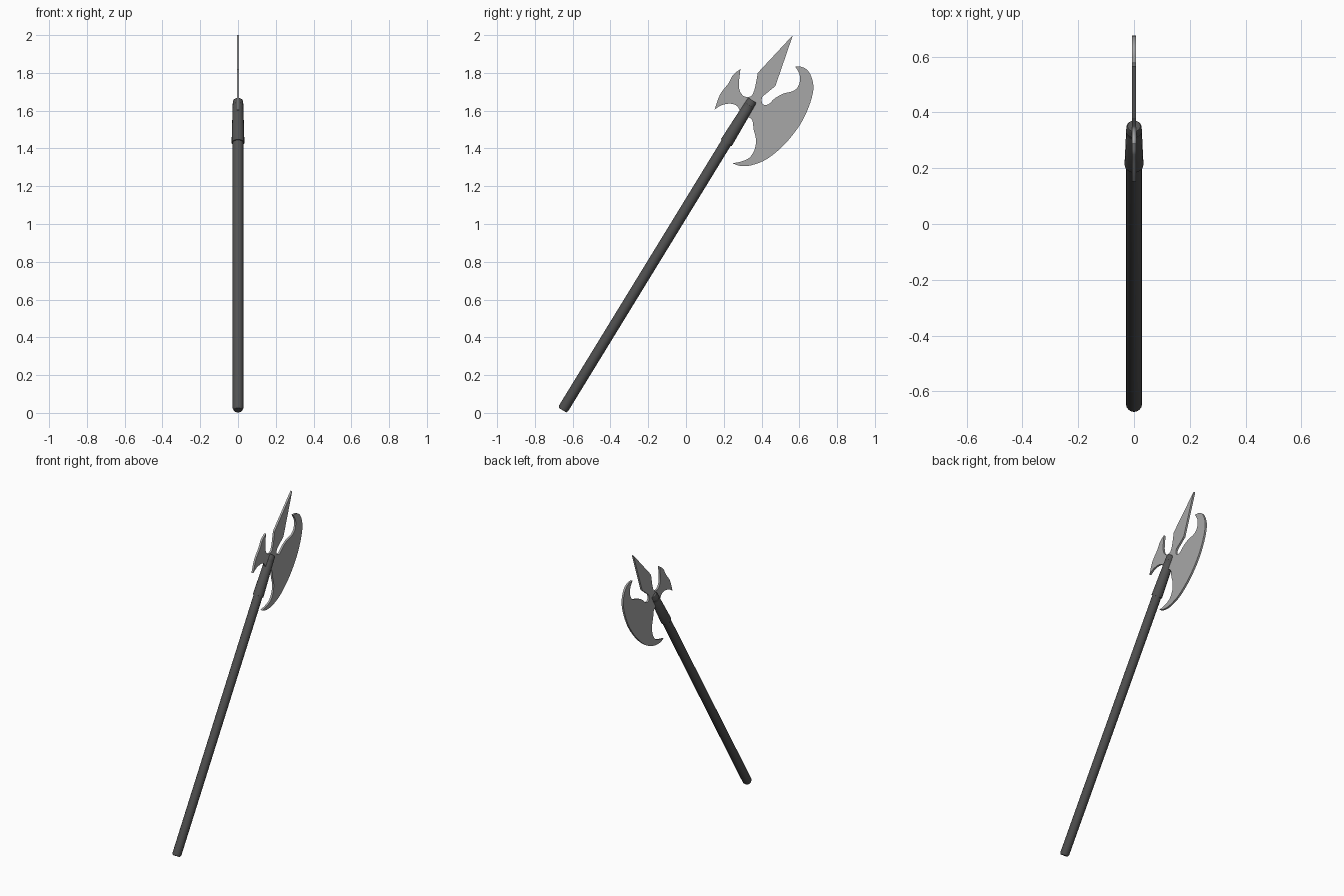
import bpy, bmesh, math
from mathutils import Vector

if "Cube" in bpy.data.objects:
    bpy.data.objects.remove(bpy.data.objects["Cube"])

# Shaft axis, leaning in the YZ plane
BASE = Vector((0, -0.654, 0.0145))
TOP = Vector((0, 0.351, 1.655))
AXIS = (TOP - BASE).normalized()
LENGTH = (TOP - BASE).length
ROT = AXIS.to_track_quat('Z', 'Y')


def material(name, value):
    m = bpy.data.materials.new(name)
    m.diffuse_color = (value, value, value, 1)
    m.use_nodes = True
    m.node_tree.nodes["Principled BSDF"].inputs["Base Color"].default_value = m.diffuse_color
    return m


STEEL = material("steel", 0.39)
DARK = material("dark_grip", 0.085)


def finish(name, bm, mat):
    bmesh.ops.recalc_face_normals(bm, faces=bm.faces)
    me = bpy.data.meshes.new(name)
    bm.to_mesh(me)
    bm.free()
    me.materials.append(mat)
    ob = bpy.data.objects.new(name, me)
    bpy.context.collection.objects.link(ob)
    bpy.ops.object.select_all(action='DESELECT')
    ob.select_set(True)
    bpy.context.view_layer.objects.active = ob
    bpy.ops.object.shade_smooth_by_angle(angle=math.radians(30))
    return ob


def turned(name, profile, sides=16):
    """Closed lathe along the shaft axis; profile = (distance from base, radius)."""
    bm = bmesh.new()
    rings = []
    for d, r in profile:
        ring = []
        for i in range(sides):
            a = 2 * math.pi * i / sides
            ring.append(bm.verts.new(BASE + ROT @ Vector((r * math.cos(a), r * math.sin(a), d))))
        rings.append(ring)
    for a, b in zip(rings, rings[1:]):
        for i in range(sides):
            j = (i + 1) % sides
            bm.faces.new((a[i], a[j], b[j], b[i]))
    bm.faces.new(rings[0])
    bm.faces.new(rings[-1])
    return finish(name, bm, DARK)


def smooth_run(pts, steps=4):
    """Catmull-Rom through the points, sharp at both ends; last point left off."""
    p = [Vector(q) for q in pts]
    if len(p) == 2:
        return [p[0]]
    p = [2 * p[0] - p[1]] + p + [2 * p[-1] - p[-2]]
    out = []
    for a, b, c, d in zip(p, p[1:], p[2:], p[3:]):
        for k in range(steps):
            t = k / steps
            out.append(0.5 * (2 * b + (c - a) * t + (2 * a - 5 * b + 4 * c - d) * t * t
                              + (3 * b - a - 3 * c + d) * t ** 3))
    return out


# Pole and tapered socket
turned("pole", [(0, 0.023), (0.012, 0.0285), (LENGTH - 0.03, 0.0285), (LENGTH - 0.02, 0.02)])
turned("socket", [(LENGTH - 0.264, 0.034), (LENGTH - 0.008, 0.0275), (LENGTH, 0.023)])

# Head outline (y, z), split into runs at the sharp corners
runs = [
    # spike, left edge
    [(.566, 2.0), (.38, 1.80)],
    # spike neck, round notch, up to the fluke's top point
    [(.38, 1.80), (.372, 1.755), (.362, 1.71), (.345, 1.677), (.31, 1.675),
     (.287, 1.70), (.28, 1.74), (.288, 1.82)],
    # fluke back edge
    [(.288, 1.82), (.25, 1.79), (.225, 1.745), (.18, 1.685), (.152, 1.607)],
    # fluke underside into the socket
    [(.152, 1.607), (.188, 1.629), (.235, 1.637), (.27, 1.625), (.288, 1.597), (.315, 1.575)],
    # inner lower edge of the axe blade
    [(.315, 1.575), (.35, 1.55), (.358, 1.50), (.37, 1.45), (.365, 1.40),
     (.34, 1.355), (.30, 1.333), (.247, 1.321)],
    # cutting edge
    [(.247, 1.321), (.29, 1.307), (.35, 1.312), (.43, 1.345), (.52, 1.42), (.60, 1.52),
     (.65, 1.62), (.674, 1.71), (.667, 1.77), (.645, 1.812), (.615, 1.831), (.577, 1.835)],
    # inner upper edge, notch and spike neck
    [(.577, 1.835), (.598, 1.80), (.604, 1.765), (.592, 1.725), (.562, 1.702), (.515, 1.69),
     (.47, 1.665), (.435, 1.633), (.405, 1.636), (.403, 1.67), (.43, 1.695), (.473, 1.73)],
    # spike, right edge
    [(.473, 1.73), (.566, 2.0)],
]
THICK = 0.013
bm = bmesh.new()
outline = [q for run in runs for q in smooth_run(run)]
face = bm.faces.new([bm.verts.new((-THICK / 2, q.x, q.y)) for q in outline])
ext = bmesh.ops.extrude_face_region(bm, geom=[face], use_keep_orig=True)
moved = [g for g in ext["geom"] if isinstance(g, bmesh.types.BMVert)]
bmesh.ops.translate(bm, vec=(THICK, 0, 0), verts=moved)
bmesh.ops.recalc_face_normals(bm, faces=bm.faces)
bmesh.ops.triangulate(bm, faces=[f for f in bm.faces if len(f.verts) > 4])
finish("axe_head", bm, STEEL)
